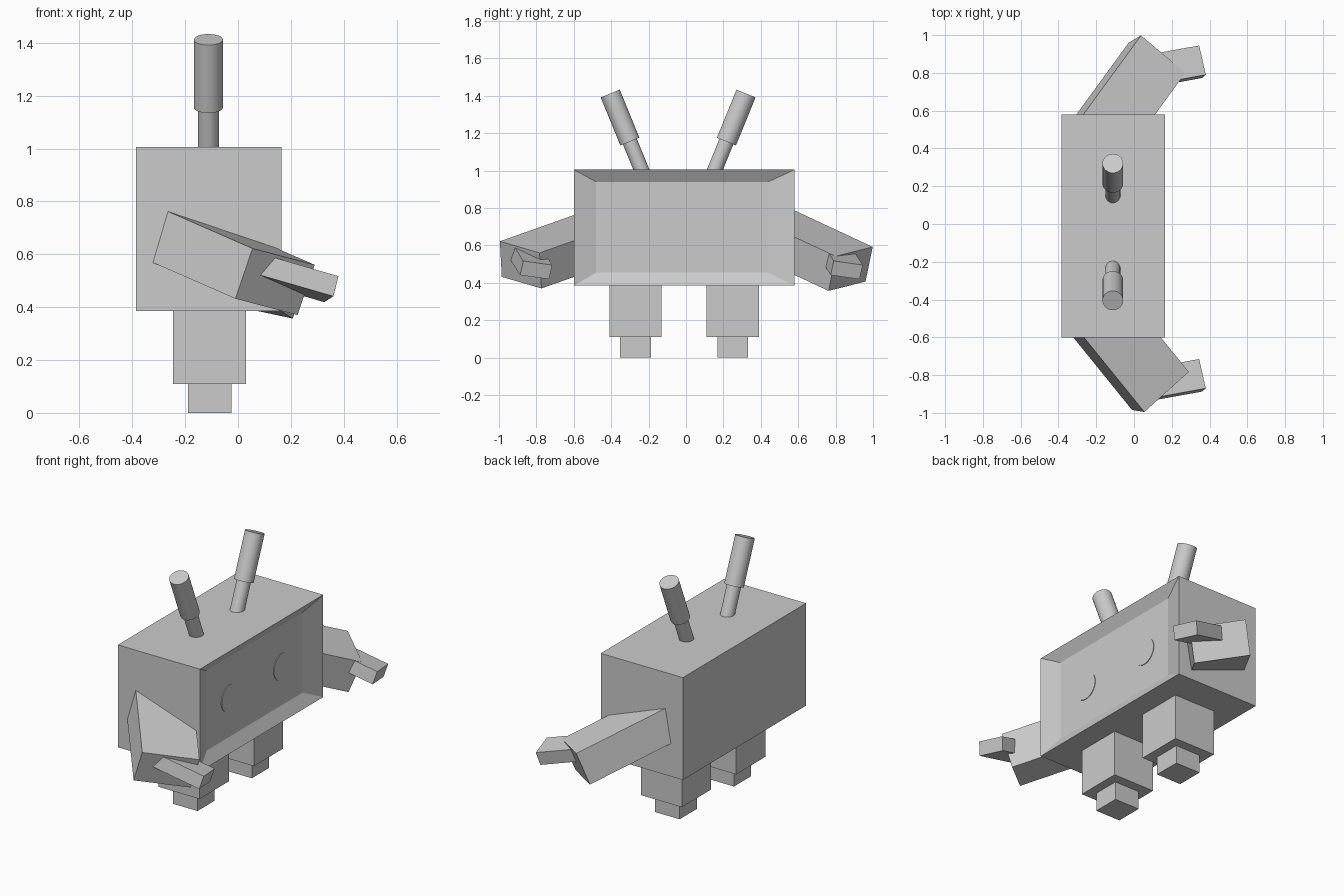
import bpy, bmesh
from mathutils import Vector

if "Cube" in bpy.data.objects:
    bpy.data.objects.remove(bpy.data.objects["Cube"])


def finish(name, bm):
    bmesh.ops.recalc_face_normals(bm, faces=bm.faces[:])
    me = bpy.data.meshes.new(name)
    bm.to_mesh(me)
    bm.free()
    ob = bpy.data.objects.new(name, me)
    bpy.context.collection.objects.link(ob)
    return ob


def block_mesh(corner, u, v, w):
    """Box spanned by three edge vectors from one corner."""
    corner, u, v, w = (Vector(p) for p in (corner, u, v, w))
    bm = bmesh.new()
    bmesh.ops.create_cube(bm, size=1)
    for vert in bm.verts:
        a, b, c = (k + 0.5 for k in vert.co)
        vert.co = corner + u * a + v * b + w * c
    bmesh.ops.recalc_face_normals(bm, faces=bm.faces[:])
    return bm


def box(name, lo, hi):
    d = [b - a for a, b in zip(lo, hi)]
    return finish(name, block_mesh(lo, (d[0], 0, 0), (0, d[1], 0), (0, 0, d[2])))


def rod(name, start, end, radius, sides=32):
    start, end = Vector(start), Vector(end)
    axis = end - start
    bpy.ops.mesh.primitive_cylinder_add(vertices=sides, radius=radius, depth=axis.length,
                                        location=(start + end) / 2,
                                        rotation=axis.to_track_quat('Z', 'Y').to_euler())
    ob = bpy.context.object
    ob.name = name
    bpy.ops.object.shade_smooth_by_angle()
    return ob


# Body with a sloped, recessed face panel on +x
bm = block_mesh((-0.385, -0.60, 0.385), (0.55, 0, 0), (0, 1.18, 0), (0, 0, 0.62))
panel = max(bm.faces, key=lambda f: f.normal.x)
bmesh.ops.inset_region(bm, faces=[panel], thickness=0.05)
for v in panel.verts:
    v.co = (0.125, 0.44 if v.co.y > 0 else -0.48, 0.94 if v.co.z > 0.7 else 0.455)
finish("body", bm)

# Parts placed once on each side
for s, side in ((-1, "left"), (1, "right")):
    # Near-flush round eyes
    y = -0.01 + s * 0.25
    rod(side + "_eye", (0.105, y, 0.69), (0.129, y, 0.69), 0.08)

    # Stepped legs
    y = -0.01 + s * 0.26
    box(side + "_leg", (-0.245, y - 0.14, 0.11), (0.03, y + 0.14, 0.385))
    box(side + "_foot", (-0.19, y - 0.082, 0), (-0.025, y + 0.082, 0.11))

    # Splayed antennae with thicker tips
    def on_antenna(z):
        return (-0.112, -0.042 + s * (0.258 + (z - 1.155) * 0.409), z)
    rod(side + "_antenna_stem", on_antenna(0.96), on_antenna(1.17), 0.04)
    rod(side + "_antenna_tip", on_antenna(1.155), on_antenna(1.412), 0.055)

    # Hands: parallel blocks pushed into the arm ends
    bm = block_mesh((0.38, -0.04 + s * 0.83, 0.517), (-0.276, -0.05, 0.08),
                    (-0.035, 0.155, -0.022), (-0.019, -0.017, -0.076))
    finish(side + "_hand", bm)

# Tilted arms, each with its own pose
finish("left_arm", block_mesh((0.055, -0.995, 0.622), (-0.336, 0.415, 0.147),
                              (0.235, 0.212, -0.062), (-0.065, 0.01, -0.19)))
finish("right_arm", block_mesh((0.037, 0.998, 0.592), (-0.32, -0.439, 0.205),
                               (0.235, -0.198, -0.05), (-0.065, -0.038, -0.185)))
